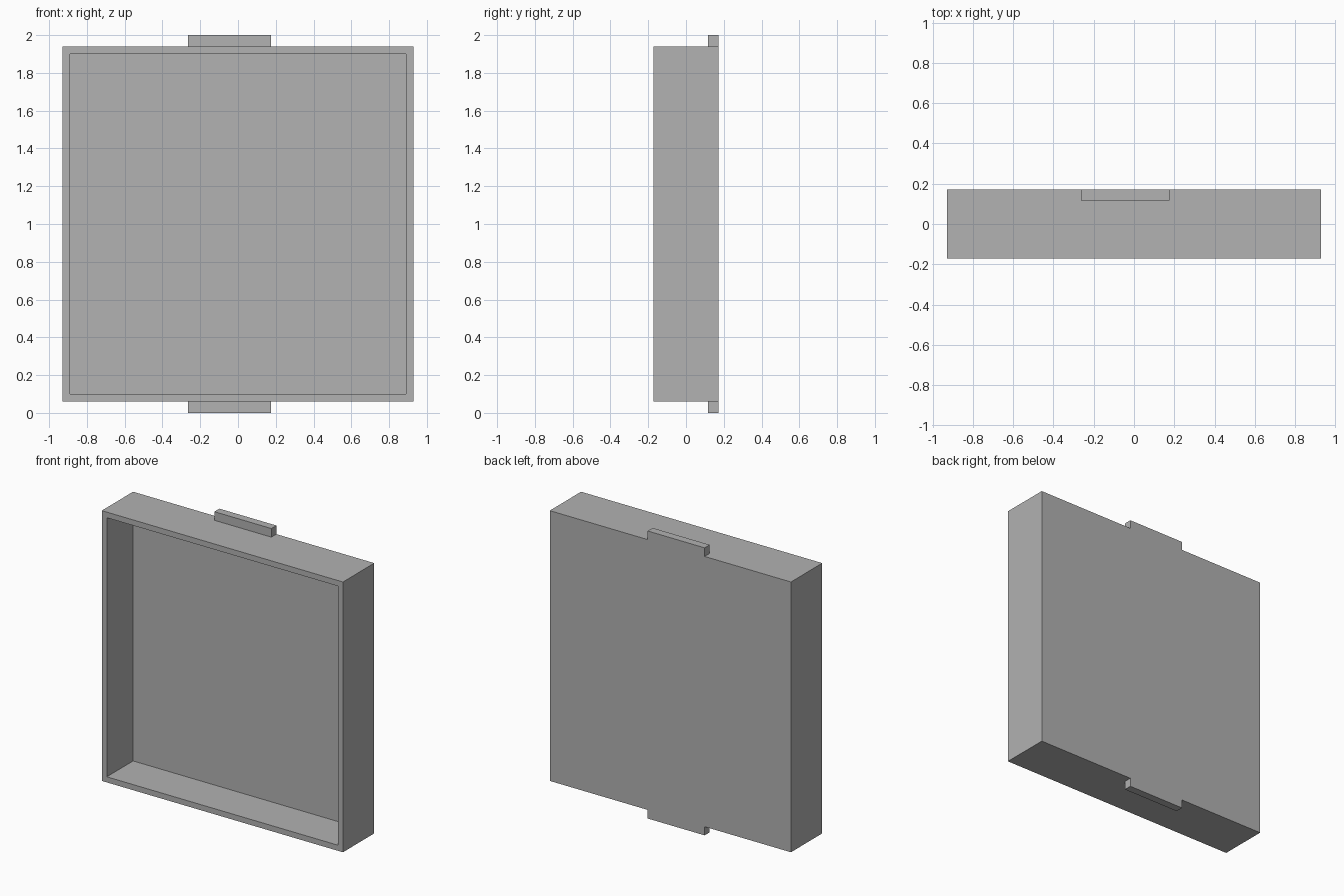
import bpy
import bmesh
from mathutils import Matrix, Vector

default = bpy.data.objects.get("Cube")
if default:
    bpy.data.objects.remove(default, do_unlink=True)

HALF_W, HALF_D = 0.928, 0.172   # tray half width and half depth
LOW, HIGH = 0.06, 1.94          # tray bottom and top
WALL = 0.055                    # wall and back panel thickness

grey = bpy.data.materials.new("plain_grey")
grey.use_nodes = True
colour = (0.445, 0.445, 0.445, 1)
grey.diffuse_color = colour
grey.node_tree.nodes["Principled BSDF"].inputs["Base Color"].default_value = colour


def box(bm, low, high):
    low, high = Vector(low), Vector(high)
    place = Matrix.Translation((low + high) / 2) @ Matrix.Diagonal((high - low).to_4d())
    bmesh.ops.create_cube(bm, size=1, matrix=place)


def finish(bm, name):
    bm.normal_update()
    mesh = bpy.data.meshes.new(name)
    bm.to_mesh(mesh)
    bm.free()
    mesh.materials.append(grey)
    obj = bpy.data.objects.new(name, mesh)
    bpy.context.collection.objects.link(obj)
    return obj


# Open tray: a box whose front face is inset and pushed back
bm = bmesh.new()
box(bm, (-HALF_W, -HALF_D, LOW), (HALF_W, HALF_D, HIGH))
bm.normal_update()
front = min(bm.faces, key=lambda f: f.calc_center_median().y)
bmesh.ops.inset_region(bm, faces=[front], thickness=WALL)
pushed = bmesh.ops.extrude_discrete_faces(bm, faces=[front])["faces"]
for vert in pushed[0].verts:
    vert.co.y = HALF_D - WALL
finish(bm, "tray")

# Mounting tabs, flush with the back and slightly off centre
for name, z0, z1 in (("top_tab", HIGH, 2), ("bottom_tab", 0, LOW)):
    bm = bmesh.new()
    box(bm, (-0.264, HALF_D - WALL, z0), (0.175, HALF_D, z1))
    finish(bm, name)
